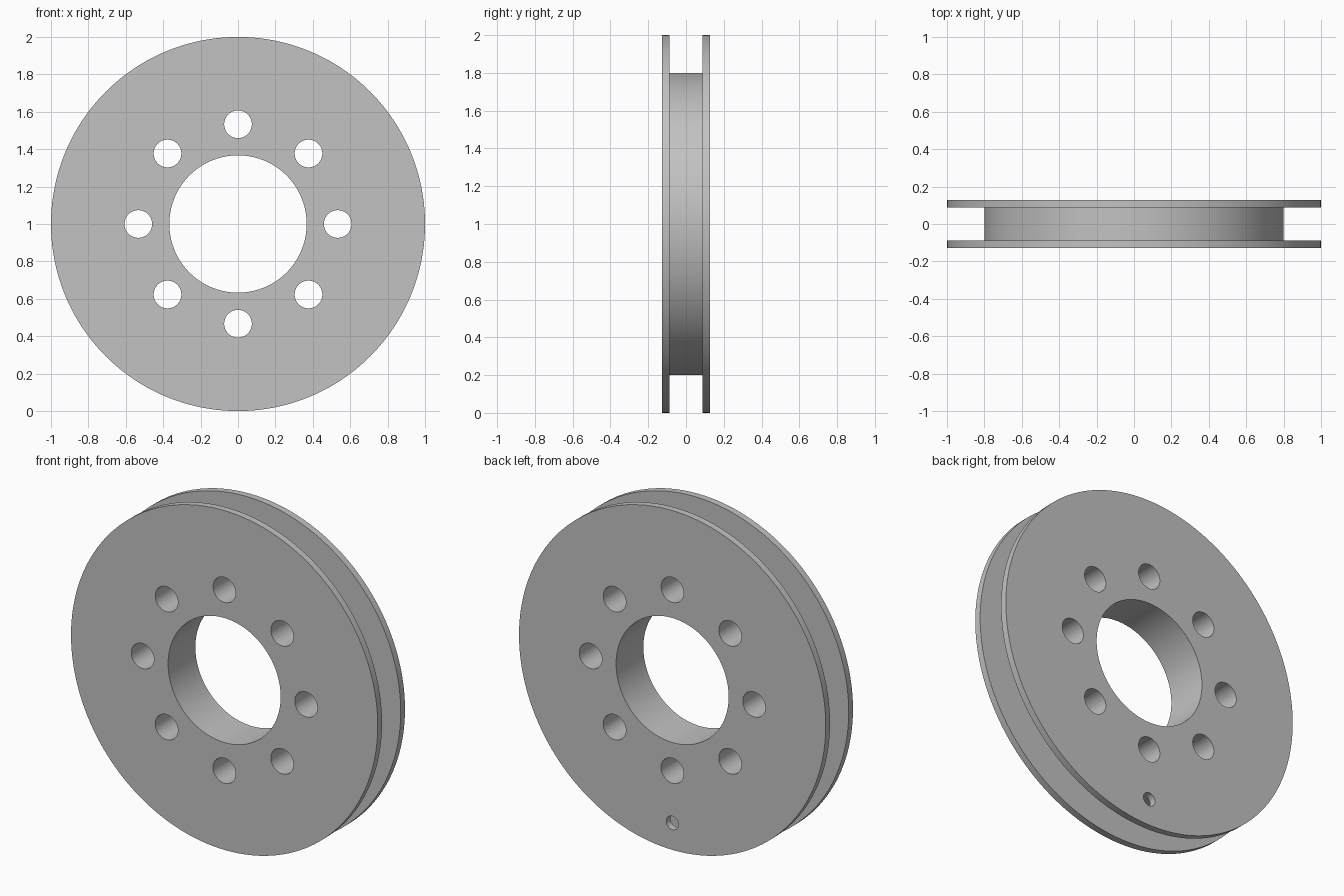
import bpy, bmesh, math
from mathutils import Matrix, Vector

cube = bpy.data.objects.get("Cube")
if cube:
    bpy.data.objects.remove(cube)

# Main sizes
RIM, HUB, BORE = 1.0, 0.8, 0.367
HALF_WIDTH, HALF_GROOVE = 0.127, 0.087
CENTRE_Z = 1.0

grey = bpy.data.materials.new("plain grey")
grey.use_nodes = True
colour = (0.54, 0.54, 0.54, 1)
grey.diffuse_color = colour
grey.node_tree.nodes["Principled BSDF"].inputs["Base Color"].default_value = colour


def add_object(name, bm):
    bmesh.ops.recalc_face_normals(bm, faces=bm.faces)
    mesh = bpy.data.meshes.new(name)
    bm.to_mesh(mesh)
    bm.free()
    mesh.materials.append(grey)
    obj = bpy.data.objects.new(name, mesh)
    bpy.context.collection.objects.link(obj)
    return obj


def add_drill(bm, x, z, radius, y_start, y_end):
    place = Matrix.Translation((x, (y_start + y_end) / 2, z)) @ Matrix.Rotation(math.pi / 2, 4, "X")
    bmesh.ops.create_cone(bm, cap_ends=True, segments=48, radius1=radius, radius2=radius,
                          depth=y_end - y_start, matrix=place)


# Grooved wheel: a closed channel profile turned about the y axis
half = [(BORE, HALF_WIDTH), (RIM, HALF_WIDTH), (RIM, HALF_GROOVE), (HUB, HALF_GROOVE)]
profile = half + [(r, -y) for r, y in reversed(half)]
bm = bmesh.new()
points = [bm.verts.new((r, y, CENTRE_Z)) for r, y in profile]
edges = [bm.edges.new((points[i - 1], points[i])) for i in range(len(points))]
bmesh.ops.spin(bm, geom=points + edges, cent=(0, 0, CENTRE_Z), axis=(0, 1, 0),
               angle=math.tau, steps=160, use_merge=True)
bmesh.ops.remove_doubles(bm, verts=bm.verts, dist=0.0001)
wheel = add_object("grooved_wheel", bm)

# Ring of bolt holes, and one small cable hole through the back flange
bm = bmesh.new()
for i in range(8):
    a = math.tau * i / 8
    add_drill(bm, 0.533 * math.cos(a), CENTRE_Z + 0.533 * math.sin(a), 0.074, -0.3, 0.3)
add_drill(bm, 0, CENTRE_Z - 0.841, 0.04, 0.05, 0.3)
drills = add_object("hole_drills", bm)
drills.hide_render = True

# Cut the holes and drop the drills
cut = wheel.modifiers.new("holes", "BOOLEAN")
cut.operation = "DIFFERENCE"
cut.solver = "EXACT"
cut.object = drills
bpy.context.view_layer.objects.active = wheel
wheel.select_set(True)
bpy.ops.object.modifier_apply(modifier=cut.name)
bpy.data.objects.remove(drills)
bpy.ops.object.shade_smooth_by_angle(angle=math.radians(30))
